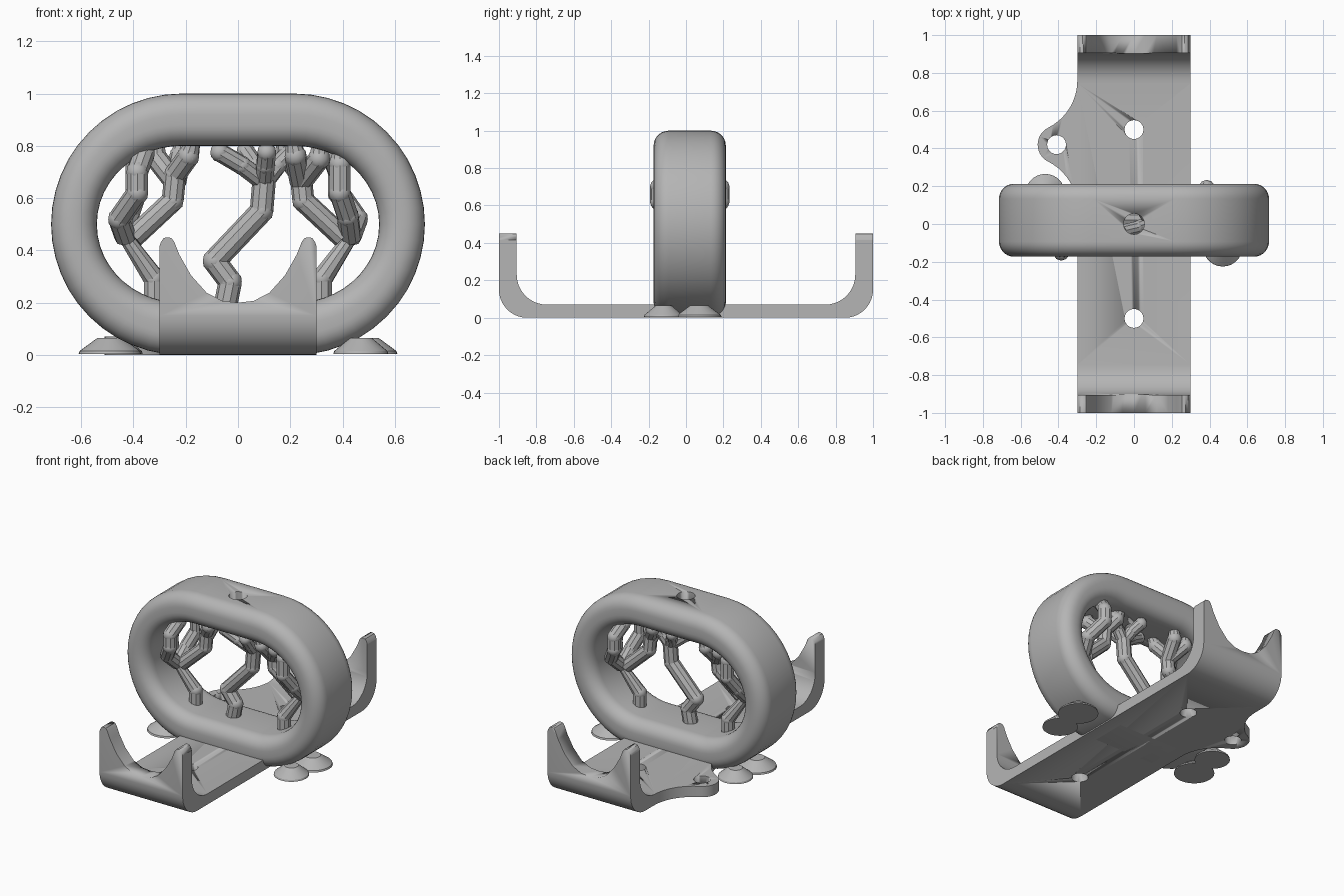
import bpy, bmesh
from math import sin, cos, pi, radians
from mathutils import Vector, Matrix

if "Cube" in bpy.data.objects:
    bpy.data.objects.remove(bpy.data.objects["Cube"], do_unlink=True)

GREY = (0.46, 0.46, 0.46, 1)
mat = bpy.data.materials.new("matte_grey")
mat.use_nodes = True
mat.diffuse_color = GREY
mat.node_tree.nodes["Principled BSDF"].inputs["Base Color"].default_value = GREY


def finish(name, bm, smooth=30):
    bmesh.ops.recalc_face_normals(bm, faces=bm.faces[:])
    me = bpy.data.meshes.new(name)
    bm.to_mesh(me)
    bm.free()
    me.materials.append(mat)
    ob = bpy.data.objects.new(name, me)
    bpy.context.collection.objects.link(ob)
    shade(ob, smooth)
    return ob


def activate(ob):
    bpy.ops.object.select_all(action="DESELECT")
    ob.select_set(True)
    bpy.context.view_layer.objects.active = ob


def shade(ob, angle):
    activate(ob)
    bpy.ops.object.shade_smooth_by_angle(angle=radians(angle))


def prism(name, points, axis, low, high):
    """Extrude a 2D outline along the given axis."""
    bm = bmesh.new()

    def place(p, d):
        c = list(p)
        c.insert(axis, d)
        return bm.verts.new(c)
    a = [place(p, low) for p in points]
    b = [place(p, high) for p in points]
    bm.faces.new(a)
    bm.faces.new(b)
    for i in range(len(a)):
        j = (i + 1) % len(a)
        bm.faces.new((a[i], a[j], b[j], b[i]))
    return finish(name, bm)


def cut(ob, cutter):
    cutter.hide_render = True
    m = ob.modifiers.new("cut", "BOOLEAN")
    m.operation, m.solver, m.object = "DIFFERENCE", "EXACT", cutter
    activate(ob)
    # the cut must come before edge-based shading
    bpy.ops.object.modifier_move_to_index(modifier=m.name, index=0)
    bpy.ops.object.modifier_apply(modifier=m.name)
    bpy.data.objects.remove(cutter, do_unlink=True)


def arc(cx, cy, r, start, end, n=10):
    angles = [radians(start + (end - start) * i / n) for i in range(n + 1)]
    return [(cx + r * cos(a), cy + r * sin(a)) for a in angles]


def drill(ob, x, y, r, low, high):
    cut(ob, prism("drill", arc(x, y, r, 0, 345, 23), 2, low, high))


# Cradle: bent strip with upright ends
right_half = (arc(0.85, 0.15, 0.15, -90, 0) + [(1, 0.45), (0.905, 0.45)]
              + arc(0.745, 0.23, 0.16, 0, -90))
outline = right_half + [(-y, z) for y, z in reversed(right_half)]
cradle = prism("cradle", outline, 0, -0.3, 0.3)

# Scooped, round-tipped upright ends
scoop = [(0.06, 0.207), (0.12, 0.238), (0.18, 0.305), (0.225, 0.385), (0.245, 0.435),
         (0.255, 0.447), (0.27, 0.451), (0.285, 0.447), (0.296, 0.43), (0.31, 0.38), (0.4, 0.38), (0.4, 0.6)]
scoop_outline = [(0, 0.2)] + scoop + [(-x, z) for x, z in reversed(scoop)]
cut(cradle, prism("scoop_cutter", scoop_outline, 1, -1.2, 1.2))
for y in (-0.5, 0.5):
    drill(cradle, 0, y, 0.05, -0.1, 0.2)

# Side lug with concave blends into the strip
blend = arc(-0.58, 0.76, 0.28, 0, -63.4)
lug_outline = (blend + arc(-0.41, 0.42, 0.1, 116.6, 243.4, 14)[1:-1]
               + [(x, 0.84 - y) for x, y in reversed(blend)])
lug = prism("side_lug", lug_outline, 2, 0, 0.07)
drill(lug, -0.41, 0.42, 0.05, -0.1, 0.2)


# Ring: rounded section swept around a stadium path
def build_ring():
    bm = bmesh.new()
    half_depth, r, n = 0.193, 0.08, 24
    path = [(sx * 0.215, radians(a0 + 180 * i / n))
            for sx, a0 in ((1, -90), (-1, 90)) for i in range(n + 1)]
    loops = []
    for cx, a in path:
        t = 0.2 - 0.025 * cos(a) ** 2
        d = half_depth
        corners = [(t - r, d - r, 0), (r, d - r, 90), (r, r - d, 180), (t - r, r - d, 270)]
        section = [p for u, v, s in corners for p in arc(u, v, r, s, s + 90, 7)]
        loops.append([bm.verts.new((cx + (0.5 - t + u) * cos(a), 0.02 + v,
                                    0.5 + (0.5 - t + u) * sin(a))) for u, v in section])
    for i, la in enumerate(loops):
        lb = loops[(i + 1) % len(loops)]
        for j in range(len(la)):
            k = (j + 1) % len(la)
            bm.faces.new((la[j], la[k], lb[k], lb[j]))
    return finish("ring", bm, 40)


ring = build_ring()
drill(ring, 0, 0, 0.055, 0.7, 1.1)


# Branching struts inside the ring
def strut(name, points, r=0.04, tip=True):
    bm = bmesh.new()
    pts = [Vector(p) for p in points]
    for i, (a, b) in enumerate(zip(pts, pts[1:])):
        d = b - a
        end = r * 0.65 if tip and i == len(pts) - 2 else r
        m = Matrix.Translation((a + b) / 2) @ d.to_track_quat("Z", "Y").to_matrix().to_4x4()
        bmesh.ops.create_cone(bm, cap_ends=True, segments=10, radius1=r, radius2=end,
                              depth=d.length, matrix=m)
        if i:
            bmesh.ops.create_icosphere(bm, subdivisions=2, radius=r * 1.04,
                                       matrix=Matrix.Translation(a))
    return finish(name, bm, 35)


strut("centre_trunk", [(-0.05, 0.02, 0.18), (-0.03, 0.02, 0.28), (-0.09, 0.02, 0.36),
                       (0.09, 0.02, 0.55), (0.1, 0.02, 0.67)], 0.045, False)
for i, (x, y) in enumerate([(-0.07, -0.04), (0.03, 0.1), (0.11, -0.08), (0.2, 0.06)]):
    strut(f"centre_branch_{i + 1}", [(0.1, 0.02, 0.66), ((x + 0.1) / 2, y / 2, 0.725),
                                     (x, y, 0.775), (x, y, 0.82)], 0.036)

side_paths = {
    "trunk": [(0.32, 0.02, 0.18), (0.32, 0.02, 0.29), (0.43, 0.05, 0.45)],
    "outer_branch": [(0.43, 0.05, 0.45), (0.455, 0.12, 0.52), (0.385, 0.19, 0.62),
                     (0.385, 0.19, 0.7), (0.36, 0.13, 0.77), (0.36, 0.12, 0.81)],
    "rear_branch": [(0.43, 0.05, 0.45), (0.42, -0.03, 0.53), (0.39, -0.09, 0.62),
                    (0.39, -0.09, 0.73), (0.39, -0.09, 0.79)],
    "inner_branch": [(0.4, 0.04, 0.45), (0.25, 0.02, 0.59), (0.24, 0.02, 0.69),
                     (0.19, 0.07, 0.76), (0.17, 0.08, 0.82)],
    "inner_twig": [(0.24, 0.02, 0.66), (0.31, -0.06, 0.75), (0.31, -0.06, 0.81)],
    "cross_twig": [(0.24, 0.02, 0.66), (0.22, -0.07, 0.76), (0.21, -0.08, 0.82)],
}
for side, s in (("left", 1), ("right", -1)):
    # the two sides are half-turn copies of each other
    for part, pts in side_paths.items():
        strut(f"{side}_{part}", [(s * x, 0.02 + s * (y - 0.02), z) for x, y, z in pts], 0.042)

    # Flared feet under the ring
    for i, (x, y, r) in enumerate([(0.47, -0.12, 0.105), (0.49, 0.07, 0.12)]):
        bm = bmesh.new()
        for r1, r2, low, high in ((r, r * 0.97, 0.004, 0.015), (r * 0.97, r * 0.4, 0.015, 0.065)):
            bmesh.ops.create_cone(bm, cap_ends=True, segments=28, radius1=r1, radius2=r2,
                                  depth=high - low, matrix=Matrix.Translation(
                                      (s * x, 0.02 + s * (y - 0.02), (low + high) / 2)))
        finish(f"{side}_foot_{i + 1}", bm)
